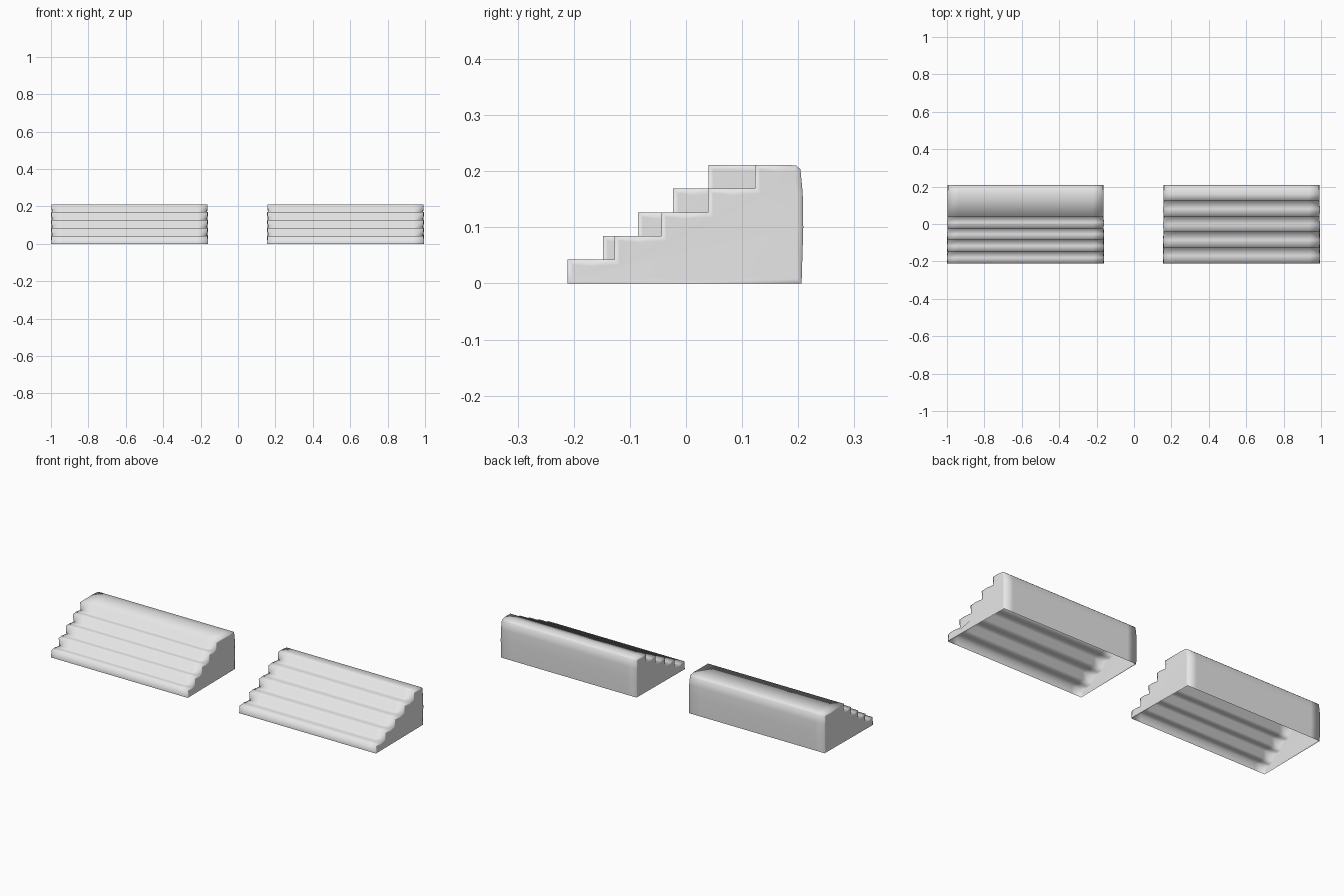
import bpy
import bmesh

cube = bpy.data.objects.get("Cube")
if cube:
    bpy.data.objects.remove(cube)

# One plain grey for both flights
grey = bpy.data.materials.new("light_grey")
grey.use_nodes = True
grey.diffuse_color = (0.8, 0.8, 0.8, 1)
grey.node_tree.nodes["Principled BSDF"].inputs["Base Color"].default_value = (0.8, 0.8, 0.8, 1)

STEPS = 5
RISE = 0.0423
FRONT = -0.211
TOP = STEPS * RISE
LENGTH = 0.84


def stair_profile(tread):
    """Side outline as (y, z, end_pull) from front foot to back foot."""
    points = [(FRONT, 0, 0)]
    for i in range(STEPS):
        y, z = FRONT + i * tread, (i + 1) * RISE
        points.append((y, z, 0.003))
        if i < STEPS - 1:
            points.append((y + tread / 2, z, 0))
            points.append((y + tread, z, 0.006))
    # Landing, softened rear edge and slightly bulging back
    points += [(0.16, TOP, 0.002), (0.196, TOP - 0.001, 0.006),
               (0.204, TOP - 0.008, 0.007), (0.208, 0.16, 0.005),
               (0.209, 0.1, 0.004), (0.206, 0, 0.004)]
    return points


def make_flight(name, centre_x, tread):
    bm = bmesh.new()
    profile = stair_profile(tread)
    half = LENGTH / 2
    inner = half - 0.06

    # Cross-sections along the flight, with the end rings slightly rounded
    rings = []
    for x, is_end in ((-half, 1), (-inner, 0), (inner, 0), (half, 1)):
        sign = 1 if x > 0 else -1
        rings.append([bm.verts.new((x - sign * pull * is_end, y, z))
                      for y, z, pull in profile])

    # Outer skin, open underneath
    for a, b in zip(rings, rings[1:]):
        for i in range(len(profile) - 1):
            bm.faces.new((a[i], a[i + 1], b[i + 1], b[i]))

    # End walls with a narrow border for soft edge shading
    caps = [bm.faces.new(rings[0]), bm.faces.new(rings[-1])]
    bmesh.ops.recalc_face_normals(bm, faces=bm.faces[:])
    bmesh.ops.inset_individual(bm, faces=caps, thickness=0.012, depth=0)
    for face in bm.faces:
        face.smooth = True

    mesh = bpy.data.meshes.new(name)
    bm.to_mesh(mesh)
    bm.free()
    mesh.materials.append(grey)
    flight = bpy.data.objects.new(name, mesh)
    flight.location.x = centre_x
    bpy.context.collection.objects.link(flight)
    return flight


make_flight("right_stair_flight", -0.58, 0.0627)
make_flight("left_stair_flight", 0.575, 0.0835)
